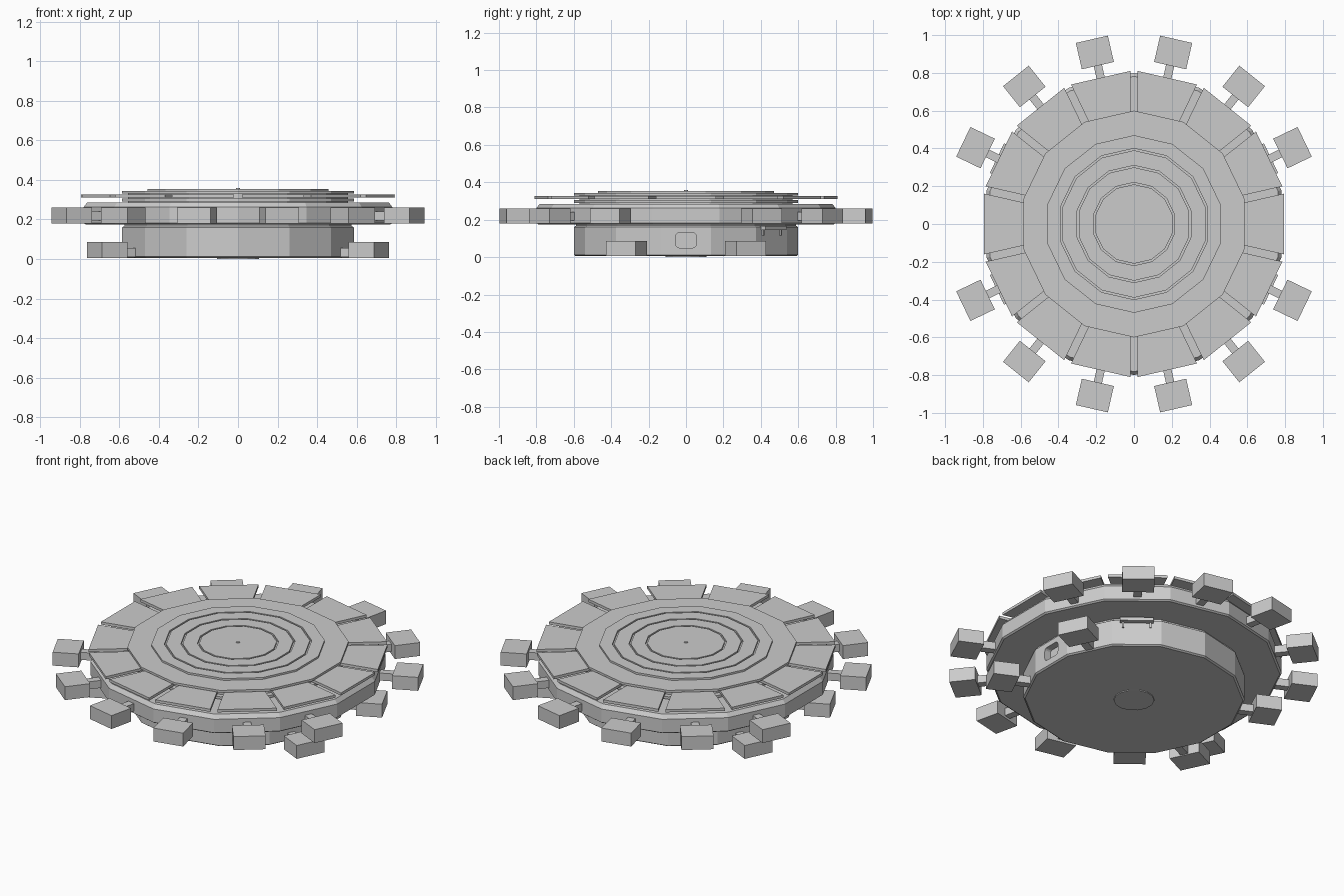
import bpy, bmesh, math
from mathutils import Matrix, Vector

if "Cube" in bpy.data.objects:
    bpy.data.objects.remove(bpy.data.objects["Cube"])

N = 14
STEP = 2 * math.pi / N
HALF = STEP / 2


def finish(name, bm):
    bmesh.ops.recalc_face_normals(bm, faces=bm.faces)
    me = bpy.data.meshes.new(name)
    bm.to_mesh(me)
    bm.free()
    ob = bpy.data.objects.new(name, me)
    bpy.context.collection.objects.link(ob)
    return ob


def revolve(name, profile, closed=False):
    """14-sided turned body, one corner on +y; profile is (radius, z)."""
    bm = bmesh.new()
    rings = []
    for r, z in profile:
        rings.append([bm.verts.new((r * math.sin(i * STEP), r * math.cos(i * STEP), z))
                      for i in range(N)])
    pairs = list(zip(rings, rings[1:]))
    if closed:
        pairs.append((rings[-1], rings[0]))
    else:
        bm.faces.new(rings[0])
        bm.faces.new(rings[-1])
    for a, b in pairs:
        for i in range(N):
            j = (i + 1) % N
            bm.faces.new((a[i], a[j], b[j], b[i]))
    return finish(name, bm)


def radial_block(name, angle, r0, r1, w0, w1, z0, z1, off=0.0):
    """Block pointing outward; half widths w0 (inner) and w1 (outer)."""
    bm = bmesh.new()
    rows = []
    for z in (z0, z1):
        rows.append([bm.verts.new((r, off + y, z)) for r, y in
                     ((r0, -w0), (r1, -w1), (r1, w1), (r0, w0))])
    bm.faces.new(rows[0])
    bm.faces.new(rows[1])
    for i in range(4):
        j = (i + 1) % 4
        bm.faces.new((rows[0][i], rows[0][j], rows[1][j], rows[1][i]))
    bm.transform(Matrix.Rotation(angle, 4, 'Z'))
    return finish(name, bm)


# lower drum with a small neck under the wide deck
drum = revolve("lower_drum", [(0.59, 0.005), (0.60, 0.012), (0.60, 0.16),
                              (0.588, 0.168), (0.588, 0.19)])
# wide deck with chamfered rim
revolve("main_deck", [(0.79, 0.175), (0.80, 0.182), (0.80, 0.262),
                      (0.782, 0.285)])
# stacked hub on the deck
revolve("hub_core", [(0.57, 0.28), (0.57, 0.335)])
revolve("hub_lower_plate", [(0.60, 0.29), (0.60, 0.305)])
revolve("hub_upper_plate", [(0.60, 0.33), (0.60, 0.343)])
# concentric raised rings and centre cap
for k, (ri, ro) in enumerate(((0.40, 0.47), (0.31, 0.39), (0.22, 0.30))):
    revolve(f"hub_ring_{k + 1}", [(ri, 0.34), (ro, 0.34), (ro, 0.354), (ri, 0.354)], True)
revolve("hub_centre_disc", [(0.21, 0.34), (0.21, 0.354)])
revolve("centre_pin", [(0.01, 0.35), (0.01, 0.358)])
revolve("bottom_hatch", [(0.11, 0.0), (0.11, 0.01)])

for i in range(N):
    a = i * STEP
    # roof panels
    radial_block(f"roof_panel_{i + 1}", a, 0.56, 0.794, 0.108, 0.161, 0.31, 0.326)
    # pods on arms, none on the two side axes
    if i not in (0, N // 2):
        radial_block(f"upper_arm_{i + 1}", a, 0.76, 0.88, 0.022, 0.022, 0.195, 0.24)
        radial_block(f"upper_pod_{i + 1}", a, 0.86, 1.003, 0.087, 0.087, 0.18, 0.26)
    if i in (1, N // 2 - 1, N // 2 + 1, N - 1):
        radial_block(f"lower_arm_{i + 1}", a, 0.56, 0.68, 0.022, 0.022, 0.01, 0.055)
        radial_block(f"lower_pod_{i + 1}", a, 0.662, 0.805, 0.087, 0.087, 0.005, 0.085)

# rounded side ports cut into the drum
for side in (-1, 1):
    bm = bmesh.new()
    bmesh.ops.create_cube(bm, size=1)
    bmesh.ops.scale(bm, vec=(0.08, 0.11, 0.08), verts=bm.verts)
    edges = [e for e in bm.edges
             if abs((e.verts[0].co - e.verts[1].co).x) > 0.01]
    bmesh.ops.bevel(bm, geom=edges, offset=0.018, segments=3, profile=0.5, affect='EDGES')
    bmesh.ops.translate(bm, vec=(side * 0.585, 0, 0.09), verts=bm.verts)
    cutter = finish("port_cutter", bm)
    cutter.hide_render = True
    mod = drum.modifiers.new("port", 'BOOLEAN')
    mod.operation = 'DIFFERENCE'
    mod.object = cutter
    bpy.context.view_layer.objects.active = drum
    bpy.ops.object.modifier_apply(modifier=mod.name)
    bpy.data.objects.remove(cutter)

# small canopy with two brackets on the rear right face
radial_block("canopy", 2 * STEP, 0.57, 0.615, 0.09, 0.09, 0.145, 0.165)
for s in (-1, 1):
    radial_block("canopy_bracket", 2 * STEP, 0.57, 0.593, 0.005, 0.005, 0.115, 0.147, s * 0.075)
